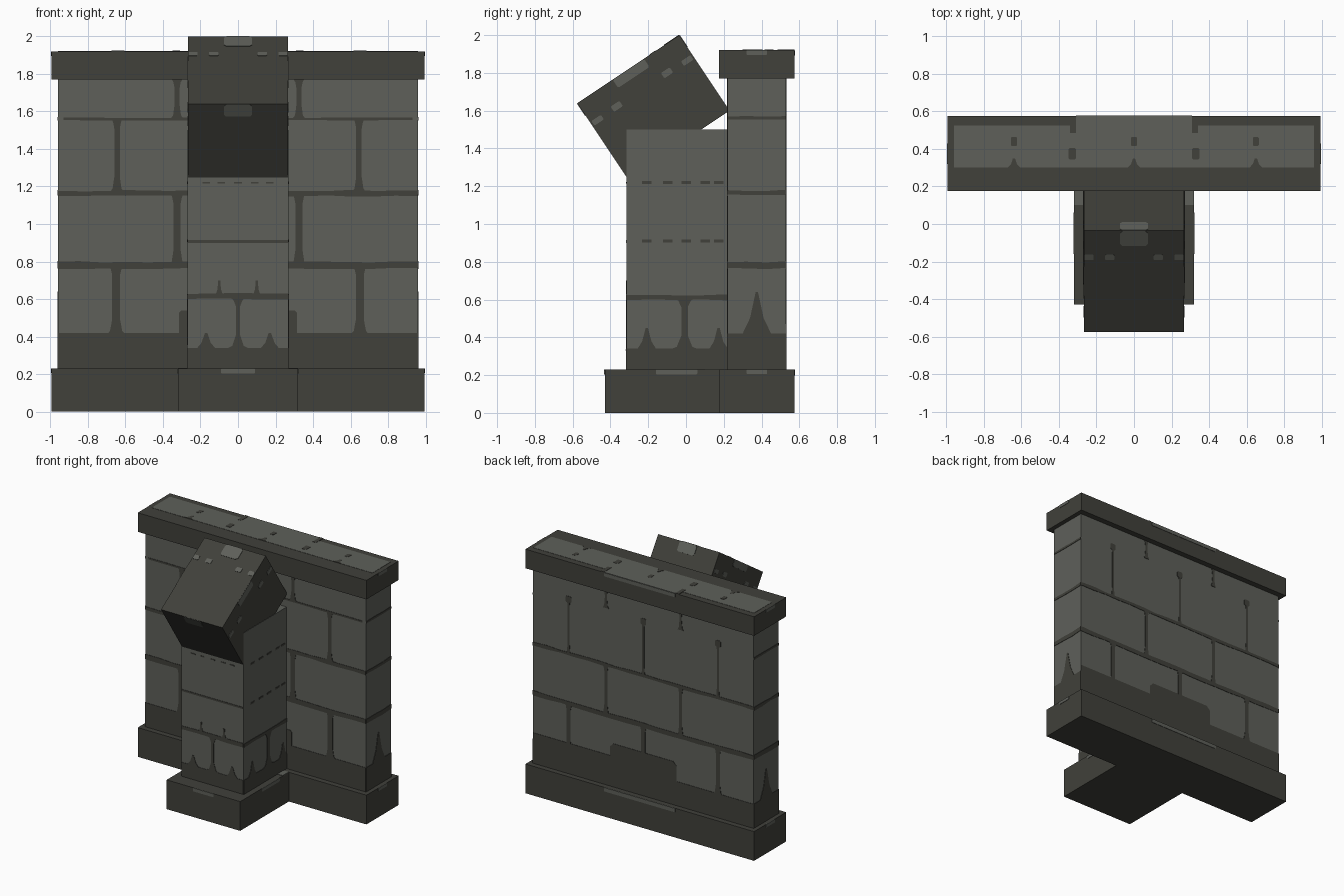
import bpy, bmesh, math, random
from mathutils import Vector, Matrix

if "Cube" in bpy.data.objects:
    bpy.data.objects.remove(bpy.data.objects["Cube"])

random.seed(4)


def material(name, rgb):
    m = bpy.data.materials.new(name)
    m.diffuse_color = (*rgb, 1)
    m.use_nodes = True
    m.node_tree.nodes["Principled BSDF"].inputs["Base Color"].default_value = m.diffuse_color
    return m


LIGHT = material("light_stone", (0.112, 0.117, 0.102))
DARK = material("dark_stone", (0.052, 0.052, 0.043))
X, Y, Z = Vector((1, 0, 0)), Vector((0, 1, 0)), Vector((0, 0, 1))


def finish(bm, name, mat):
    bmesh.ops.recalc_face_normals(bm, faces=bm.faces)
    me = bpy.data.meshes.new(name)
    bm.to_mesh(me)
    bm.free()
    me.materials.append(mat)
    ob = bpy.data.objects.new(name, me)
    bpy.context.collection.objects.link(ob)
    return ob


def box(name, x, y0, y1, z0, z1, mat):
    bm = bmesh.new()
    bmesh.ops.create_cube(bm, size=1)
    bm.transform(Matrix.Translation((0, (y0 + y1) / 2, (z0 + z1) / 2))
                 @ Matrix.Diagonal((2 * x, y1 - y0, z1 - z0, 1)))
    return finish(bm, name, mat)


def plates(name, origin, u, v, shapes, mat, lift=0.003):
    """Thin painted plates: 2D outlines laid on the plane origin + a*u + b*v."""
    bm = bmesh.new()
    n, o = u.cross(v), Vector(origin)
    for pts in shapes:
        low = [bm.verts.new(o + u * a + v * b - n * 0.002) for a, b in pts]
        top = [bm.verts.new(o + u * a + v * b + n * lift) for a, b in pts]
        bm.faces.new(top)
        bm.faces.new(low[::-1])
        for i in range(len(pts)):
            j = (i + 1) % len(pts)
            bm.faces.new((low[i], low[j], top[j], top[i]))
    return finish(bm, name, mat)


# 2D outline helpers
def rect(a0, a1, b0, b1):
    return [(a0, b0), (a1, b0), (a1, b1), (a0, b1)]


def blob(a, b, w, h):
    c = min(w, h) * 0.3
    return [(a - w + c, b - h), (a + w - c, b - h), (a + w, b - h + c), (a + w, b + h - c),
            (a + w - c, b + h), (a - w + c, b + h), (a - w, b + h - c), (a - w, b - h + c)]


def band(a0, a1, b0, b1, jit=0.004):
    n = max(3, int((a1 - a0) / 0.12))
    xs = [a0 + (a1 - a0) * i / n for i in range(n + 1)]
    return ([(a, b0 + random.uniform(-jit, jit)) for a in xs]
            + [(a, b1 + random.uniform(-jit, jit)) for a in reversed(xs)])


def joint(a, b0, b1, w, flare=0.02):
    h, f = w / 2, flare
    half = [(h + f, b0), (h + f * 0.3, b0 + 0.02), (h * 0.85, b0 + 0.08),
            (h * 0.85, b1 - 0.05), (h + f * 0.2, b1 - 0.015), (h + f * 0.6, b1)]
    return [(a + p, b) for p, b in half] + [(a - p, b) for p, b in reversed(half)]


def spike(a, b0, b1, w):
    m = b0 + (b1 - b0) * 0.4
    return [(a - w, b0), (a + w, b0), (a + w * 0.45, m), (a + 0.006, b1), (a - 0.006, b1), (a - w * 0.45, m)]


# Stone masses
box("wall", 0.96, 0.22, 0.53, 0.23, 1.77, LIGHT)
box("wall_cap", 0.995, 0.175, 0.575, 1.77, 1.92, DARK)
box("wall_base", 0.995, 0.175, 0.575, 0, 0.23, DARK)
box("buttress", 0.27, -0.315, 0.22, 0.23, 1.5, LIGHT)
box("buttress_base", 0.32, -0.43, 0.18, 0, 0.23, DARK)

# Tilted block on the buttress
TILT = math.atan2(0.36, 0.54)
CENTRE, LEN, THICK = Vector((0, -0.1725, 1.62)), 0.649, 0.48
block = box("sloped_block", 0.267, -LEN / 2, LEN / 2, -THICK / 2, THICK / 2, DARK)
block.data.transform(Matrix.Translation(CENTRE) @ Matrix.Rotation(TILT, 4, 'X'))

# Mortar on the wall front
seams = [rect(-0.96, 0.96, 0.23, 0.42), band(-0.96, 0.96, 0.763, 0.798),
         band(-0.96, 0.96, 1.15, 1.178), band(-0.93, 0.93, 1.553, 1.567, 0.001)]
for s in (-1, 1):
    seams += [joint(s * 0.65, 0.41, 0.78, 0.05, 0.025), joint(s * 0.325, 0.78, 1.16, 0.045),
              joint(s * 0.645, 1.17, 1.56, 0.035), joint(s * 0.325, 1.56, 1.77, 0.03),
              blob(s * 0.27, 0.46, 0.045, 0.08)]
plates("wall_front_mortar", (0, 0.22, 0), X, Z, seams, DARK)

# Mortar on the wall back
seams = [rect(-0.96, 0.96, 0.23, 0.42), blob(0, 0.47, 0.29, 0.1), rect(-0.96, -0.28, 0.4, 0.47),
         band(-0.96, 0.96, 0.765, 0.8), band(-0.96, 0.96, 1.16, 1.185)]
for a in (-0.65, 0, 0.65):
    seams += [joint(a, 0.41, 0.78, 0.04), joint(a, 1.17, 1.6, 0.02, 0.01), blob(a, 1.6, 0.025, 0.025)]
for a in (-0.325, 0.325):
    seams += [joint(a, 0.78, 1.17, 0.03), joint(a, 1.62, 1.77, 0.02, 0.015)]
plates("wall_back_mortar", (0, 0.53, 0), -X, Z, seams, DARK)

# Side details, mirrored left and right
slope_u = Vector((0, math.cos(TILT), math.sin(TILT)))
slope_n = Vector((0, -math.sin(TILT), math.cos(TILT)))
for s, side in ((-1, "left"), (1, "right")):
    u = Y * s
    seams = [rect(-0.155, 0.155, 0.23, 0.42), spike(0, 0.41, 0.64, 0.08),
             band(-0.155, 0.155, 0.765, 0.8), band(-0.155, 0.155, 1.155, 1.178),
             band(-0.155, 0.155, 1.553, 1.57, 0.002)]
    plates("wall_mortar_" + side, (s * 0.96, 0.375, 0), u, Z, seams, DARK)

    # buttress side, outline measured from its own middle
    seams = [rect(-0.268, 0.268, 0.23, 0.34), band(-0.268, 0.268, 0.598, 0.625),
             joint(0.04, 0.33, 0.61, 0.04, 0.07), spike(-0.16, 0.33, 0.45, 0.055),
             spike(0.22, 0.33, 0.45, 0.055)]
    for b in (0.91, 1.22):
        seams += [rect(a - 0.025, a + 0.025, b - 0.007, b + 0.007) for a in (-0.16, -0.05, 0.05, 0.15, 0.22)]
    plates("buttress_mortar_" + side, (s * 0.27, -0.0475, 0), u, Z, seams, DARK)

    worn = [blob(0, 0.213, 0.1, 0.026)]
    for t in (-1, 1):
        worn += [blob(t * 0.16, 0.11, 0.028, 0.017), blob(t * 0.285, 0.105, 0.03, 0.015)]
    plates("block_wear_" + side, CENTRE + X * s * 0.267, slope_u * s, slope_n, worn, LIGHT)
    plates("buttress_base_wear_" + side, (s * 0.32, -0.05, 0), u, Z, [blob(0, 0.217, 0.11, 0.013)], LIGHT)
    plates("wall_end_wear_" + side, (s * 0.995, 0.375, 0), u, Z,
           [blob(0, 0.218, 0.055, 0.012), blob(0, 1.908, 0.055, 0.012)], LIGHT)

# Mortar on the buttress front
seams = [rect(-0.268, 0.268, 0.23, 0.34), band(-0.268, 0.268, 0.6, 0.63), rect(-0.268, 0.268, 0.9, 0.914),
         joint(0, 0.33, 0.61, 0.025, 0.06)]
seams += [spike(a, 0.33, 0.42, 0.055) for a in (-0.17, 0.17)]
seams += [spike(a, 0.62, 0.7, 0.02) for a in (-0.1, 0.1)]
seams += [rect(a - 0.02, a + 0.02, 1.215, 1.223) for a in (-0.17, -0.09, 0, 0.09, 0.17)]
plates("buttress_front_mortar", (0, -0.315, 0), X, Z, seams, DARK)

# Worn light spots on the block, front to back
plates("block_top_wear", CENTRE + slope_n * THICK / 2, X, slope_u,
       [blob(0, 0.275, 0.075, 0.048)] + [blob(a, 0.155, 0.025, 0.018) for a in (-0.24, -0.13, 0.13, 0.24)], LIGHT)
plates("block_front_wear", CENTRE - slope_u * LEN / 2, X, slope_n, [blob(0, 0.2, 0.075, 0.038)], LIGHT)
plates("block_back_wear", CENTRE + slope_u * LEN / 2, -X, slope_n, [blob(0, 0.2, 0.075, 0.038)], LIGHT)

# Worn top of the cap, with dark pits
plates("cap_top_wear", (0, 0, 1.92), X, Y,
       [rect(-0.96, 0.96, 0.3, 0.525), rect(-0.31, 0.31, 0.525, 0.575)], LIGHT, 0.002)
pits = [blob(a, 0.44, 0.016, 0.024) for a in (-0.64, 0, 0.65)]
pits += [spike(a, 0.3, 0.35, 0.035) for a in (-0.64, 0, 0.65)]
pits += [blob(a, 0.375, 0.02, 0.03) for a in (-0.33, 0.33)]
pits += [rect(a - 0.015, a + 0.015, 0.485, 0.575) for a in (-0.325, 0.325)]
plates("cap_top_pits", (0, 0, 1.92), X, Y, pits, DARK, 0.004)

# Worn edges of the base and cap
plates("base_front_wear", (0, -0.43, 0), X, Z, [blob(0, 0.216, 0.09, 0.013)], LIGHT)
plates("back_wear", (0, 0.575, 0), -X, Z, [blob(0, 0.214, 0.31, 0.015), blob(0, 1.905, 0.31, 0.014)], LIGHT)
plates("base_ledge_wear", (0, 0, 0.23), X, Y, [rect(-0.32, -0.27, 0.1, 0.175), rect(0.27, 0.32, 0.1, 0.175)], LIGHT)
